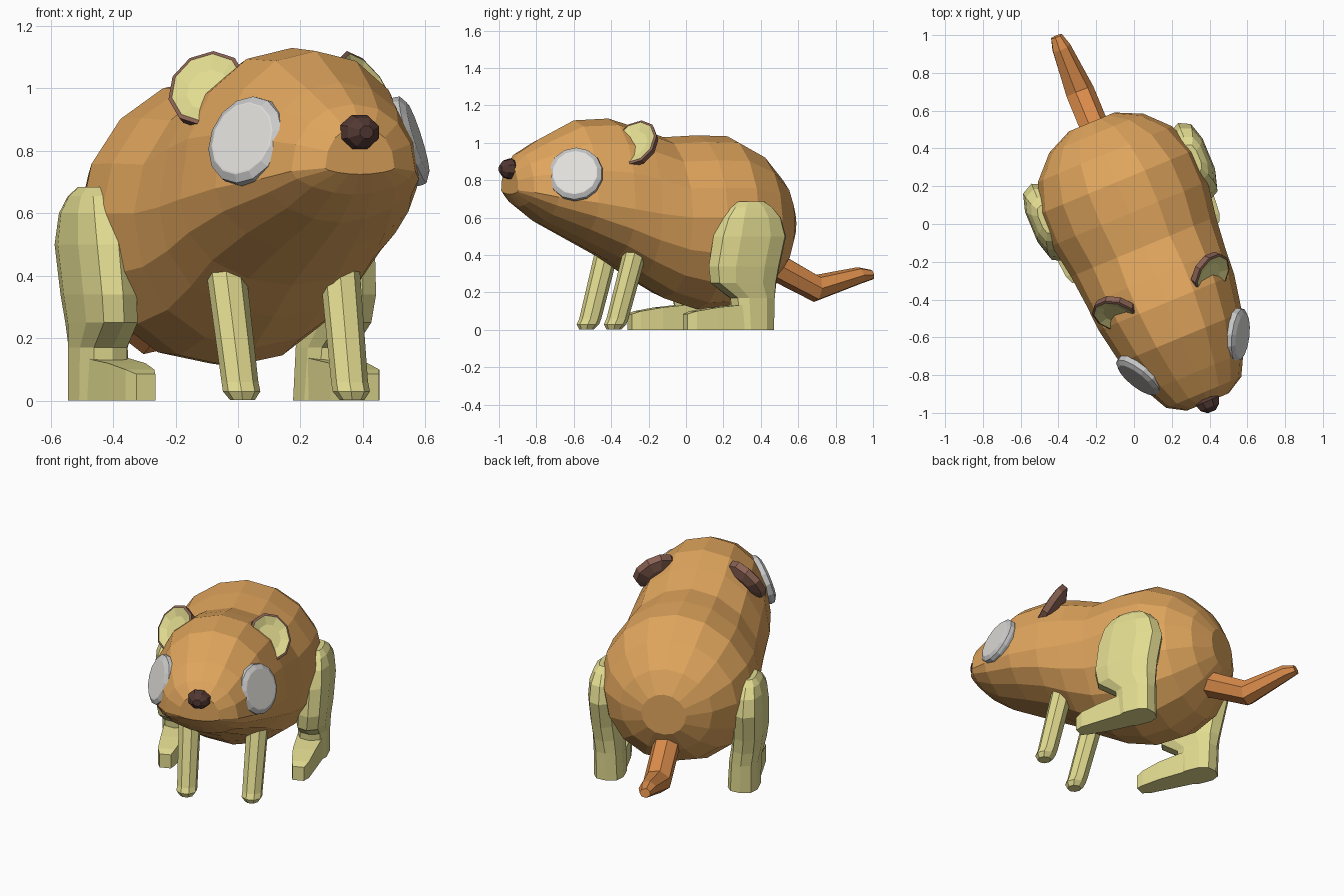
import bpy, bmesh, math
from mathutils import Vector, Matrix

if "Cube" in bpy.data.objects:
    bpy.data.objects.remove(bpy.data.objects["Cube"])

TURN = Matrix.Rotation(math.radians(22.5), 4, 'Z')   # whole animal is turned


def material(name, r, g, b):
    m = bpy.data.materials.new(name)
    m.diffuse_color = (r, g, b, 1)
    m.use_nodes = True
    m.node_tree.nodes["Principled BSDF"].inputs["Base Color"].default_value = m.diffuse_color
    return m


FUR = material("tan fur", 0.75, 0.38, 0.11)
LIMB = material("pale limbs", 0.76, 0.71, 0.28)
EAR = material("ear brown", 0.26, 0.125, 0.09)
NOSE = material("nose dark", 0.085, 0.04, 0.033)
RIM = material("eye rim grey", 0.58, 0.58, 0.58)
EYE = material("eye pale grey", 0.76, 0.75, 0.72)
TAIL = material("tail orange", 0.70, 0.26, 0.07)


def loft(name, rings, mats, inner_from=None):
    """Skin equal-sized rings of points; rings past inner_from use mats[1]."""
    bm = bmesh.new()
    vs = [[bm.verts.new(TURN @ Vector(p)) for p in r] for r in rings]
    n = len(vs[0])
    for i in range(len(vs) - 1):
        for k in range(n):
            j = (k + 1) % n
            f = bm.faces.new((vs[i][k], vs[i][j], vs[i + 1][j], vs[i + 1][k]))
            if inner_from is not None and i >= inner_from:
                f.material_index = 1
    bm.faces.new(vs[0])
    f = bm.faces.new(vs[-1])
    if inner_from is not None:
        f.material_index = 1
    bmesh.ops.recalc_face_normals(bm, faces=bm.faces)
    me = bpy.data.meshes.new(name)
    bm.to_mesh(me)
    bm.free()
    for m in mats:
        me.materials.append(m)
    ob = bpy.data.objects.new(name, me)
    bpy.context.collection.objects.link(ob)
    return ob


def power(v, p):
    return math.copysign(abs(v) ** (2 / p), v)


def circle(center, normal, ru, rv, n):
    """Ring around a normal; ru is sideways, rv is upwards."""
    nrm = Vector(normal).normalized()
    up = Vector((0, 0, 1)) if abs(nrm.z) < 0.9 else Vector((0, 1, 0))
    a = up.cross(nrm).normalized()
    b = nrm.cross(a)
    return [Vector(center) + a * ru * math.cos(t) + b * rv * math.sin(t)
            for t in (2 * math.pi * (k + 0.5) / n for k in range(n))]


def disc(name, center, normal, steps, n, mats, inner_from, stretch=1.0):
    """Round plate from (offset along normal, radius) steps."""
    nrm = Vector(normal).normalized()
    loft(name, [circle(Vector(center) + nrm * d, nrm, r, r * stretch, n)
                for d, r in steps], mats, inner_from)


# body and head in one skin: y, half width, top, jaw line, bottom, lower roundness
stations = [
    (-1.02, .12, .88, .745, .725, 1.7), (-.965, .215, .95, .735, .66, 1.7),
    (-.85, .275, 1.02, .71, .57, 1.7), (-.65, .35, 1.12, .68, .47, 1.85),
    (-.45, .388, 1.13, .645, .37, 2.05), (-.30, .398, 1.085, .62, .27, 2.1),
    (-.13, .415, 1.03, .60, .17, 2.1), (.06, .447, 1.04, .60, .11, 2.1),
    (.24, .444, 1.035, .60, .12, 2.1), (.40, .385, .95, .59, .19, 2.1),
    (.52, .27, .82, .58, .31, 2.1), (.585, .13, .69, .57, .44, 2.1)]
rings = []
for y, w, top, mid, bot, p in stations:
    ring = []
    q = 1.9 if y > -.2 else 2.1          # rump is rounder than the head
    for k in range(16):
        t = 2 * math.pi * k / 16
        c, s = math.cos(t), math.sin(t)
        if k <= 8:
            ring.append((w * power(c, q), y, mid + (top - mid) * power(max(s, 0), q)))
        else:
            ring.append((w * power(c, p), y, mid + (mid - bot) * power(s, p)))
    rings.append(ring)
loft("body", rings, [FUR])

# nose
disc("nose", (0, -1.025, .86), (0, -1, 0),
     [(-.05, .035), (-.01, .07), (.025, .058), (.05, .025)], 8, [NOSE], None, .85)

# tail, bent in the middle
loft("tail", [circle((0, .45, .375), (0, .8, -.55), .08, .08, 7),
              circle((0, .755, .222), (0, 1, -.1), .08, .075, 7),
              circle((0, 1.01, .292), (0, 1, .3), .052, .046, 7),
              circle((0, 1.075, .295), (0, 1, .2), .032, .028, 7)], [TAIL])

for side, word in ((-1, "left"), (1, "right")):
    # eye: grey bevelled rim with a flat pale face
    disc(word + "_eye", (side * .275, -.752, .83), (side * .84, -.47, .30),
         [(-.05, .135), (0, .148), (.02, .145), (.035, .121), (.036, .116)],
         14, [RIM, EYE], 3)

    # ear: brown shell with a pale hollow
    disc(word + "_ear", (side * .272, -.405, .995), (side * .52, -.66, .54),
         [(-.055, .07), (-.025, .122), (.012, .128), (.016, .116), (.0, .07)],
         10, [EAR, LIMB], 3, 1.1)

    # front leg: slim slanted post
    leg = [((.20, -.34, .55), .066), ((.19, -.475, .06), .059), ((.19, -.489, .03), .06),
           ((.19, -.496, .003), .04)]
    loft(word + "_front_leg", [[(side * c[0] + r * math.cos(t), c[1] + r * math.sin(t), c[2])
                                for t in (math.pi * (k + .5) / 4 for k in range(8))]
                               for c, r in leg], [LIMB])

    # hind leg: z, centre y, centre x, half length, half width
    thigh = [(0, .225, .39, .115, .09), (.17, .22, .395, .125, .086),
             (.25, .165, .405, .19, .088), (.34, .165, .415, .205, .09),
             (.50, .195, .42, .21, .092), (.60, .20, .42, .175, .085),
             (.655, .20, .42, .125, .065), (.685, .20, .42, .08, .035)]
    loft(word + "_hind_leg", [[(side * x + rx * power(math.cos(t), 2.6),
                                y + ry * power(math.sin(t), 2.6), z)
                               for t in (math.pi * (k + .5) / 5 for k in range(10))]
                              for z, y, x, ry, rx in thigh], [LIMB])

    # hind foot: tapering wedge pointing forward
    foot = [(.20, .31, .465, .14), (.0, .32, .45, .12), (-.12, .34, .44, .10),
            (-.165, .355, .42, .085)]
    loft(word + "_hind_foot", [[(side * a, y, 0), (side * b, y, 0),
                                (side * b, y, h), (side * a, y, h)]
                               for y, a, b, h in foot], [LIMB])
